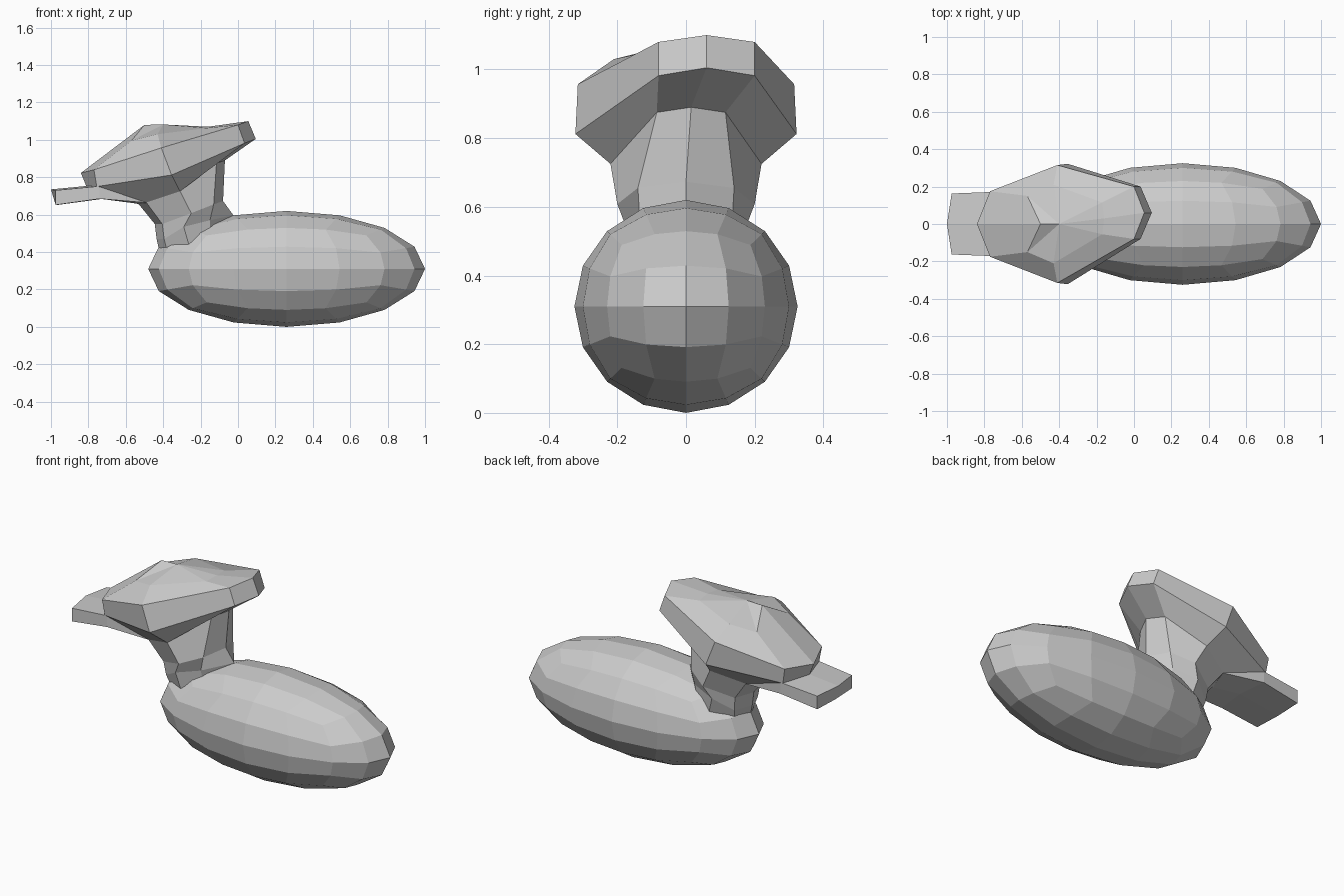
import bpy, bmesh
from math import tan, pi
from mathutils import Vector

if "Cube" in bpy.data.objects:
    bpy.data.objects.remove(bpy.data.objects["Cube"])


def finish(name, bm):
    bmesh.ops.recalc_face_normals(bm, faces=bm.faces)
    mesh = bpy.data.meshes.new(name)
    bm.to_mesh(mesh)
    bm.free()
    obj = bpy.data.objects.new(name, mesh)
    bpy.context.collection.objects.link(obj)
    return obj


def loft(name, rings, tip=None):
    """Skin equal-length rings; the first may close on a tip point."""
    bm = bmesh.new()
    vs = [[bm.verts.new(p) for p in r] for r in rings]
    n = len(rings[0])
    for a, b in zip(vs, vs[1:]):
        for i in range(n):
            j = (i + 1) % n
            bm.faces.new((a[i], a[j], b[j], b[i]))
    if tip:
        t = bm.verts.new(tip)
        for i in range(n):
            bm.faces.new((t, vs[0][i], vs[0][(i + 1) % n]))
    else:
        bm.faces.new(vs[0])
    bm.faces.new(vs[-1])
    return finish(name, bm)


def ring(front, corner, side, rear, back, skew=0.0):
    """Eight-point loop from a half outline; skew shifts the rear points in y."""
    flip = lambda p: (p[0], -p[1], p[2])
    push = lambda p: (p[0], p[1] + skew, p[2])
    return [front, corner, side, push(rear), push(back),
            push(flip(rear)), flip(side), flip(corner)]


# Body: cube-based sphere stretched into an egg
bm = bmesh.new()
bmesh.ops.create_cube(bm, size=2)
bmesh.ops.subdivide_edges(bm, edges=bm.edges[:], cuts=3, use_grid_fill=True)
for v in bm.verts:
    d = Vector([tan(c * pi / 4) for c in v.co]).normalized()
    v.co = (0.26 + 0.74 * d.x, 0.325 * d.y, 0.31 + 0.31 * d.z)
finish("body", bm)

# Head cap, overhanging rim, throat and neck
crown = ring((-.50, 0, 1.08), (-.57, .15, .995), (-.43, .21, 1.03),
             (-.17, .085, 1.063), (-.16, 0, 1.07), .03)
rim_top = ring((-.84, 0, .823), (-.77, .175, .84), (-.41, .315, .957),
               (0, .14, 1.08), (.055, 0, 1.1), .06)
rim_low = ring((-.81, 0, .75), (-.755, .17, .75), (-.355, .322, .812),
               (.035, .14, .982), (.095, 0, 1.005), .06)
throat = ring((-.53, 0, .655), (-.49, .14, .665), (-.31, .22, .725),
              (-.115, .1, .875), (-.07, 0, .89), .015)
neck = ring((-.445, 0, .55), (-.405, .12, .55), (-.25, .2, .608),
            (-.13, .14, .655), (-.08, 0, .673))
collar = ring((-.435, 0, .47), (-.395, .11, .47), (-.29, .172, .535),
              (-.15, .135, .57), (-.025, 0, .597))
root = ring((-.42, 0, .40), (-.38, .09, .41), (-.26, .16, .43),
            (-.15, .12, .52), (-.03, 0, .57))
loft("head_and_neck", [crown, rim_top, rim_low, throat, neck, collar, root],
     tip=(-.40, 0, 1.082))


# Bill: flat wedge with a slightly pointed tip
def bill_section(x, xc, w, top, top_c, low, low_c):
    return [(x, -w, top), (xc, 0, top_c), (x, w, top),
            (x, w, low), (xc + .02, 0, low_c), (x, -w, low)]


loft("bill", [bill_section(-.975, -1.0, .163, .73, .735, .652, .65),
              bill_section(-.74, -.74, .172, .752, .76, .685, .685),
              bill_section(-.49, -.53, .14, .75, .76, .664, .655)])
